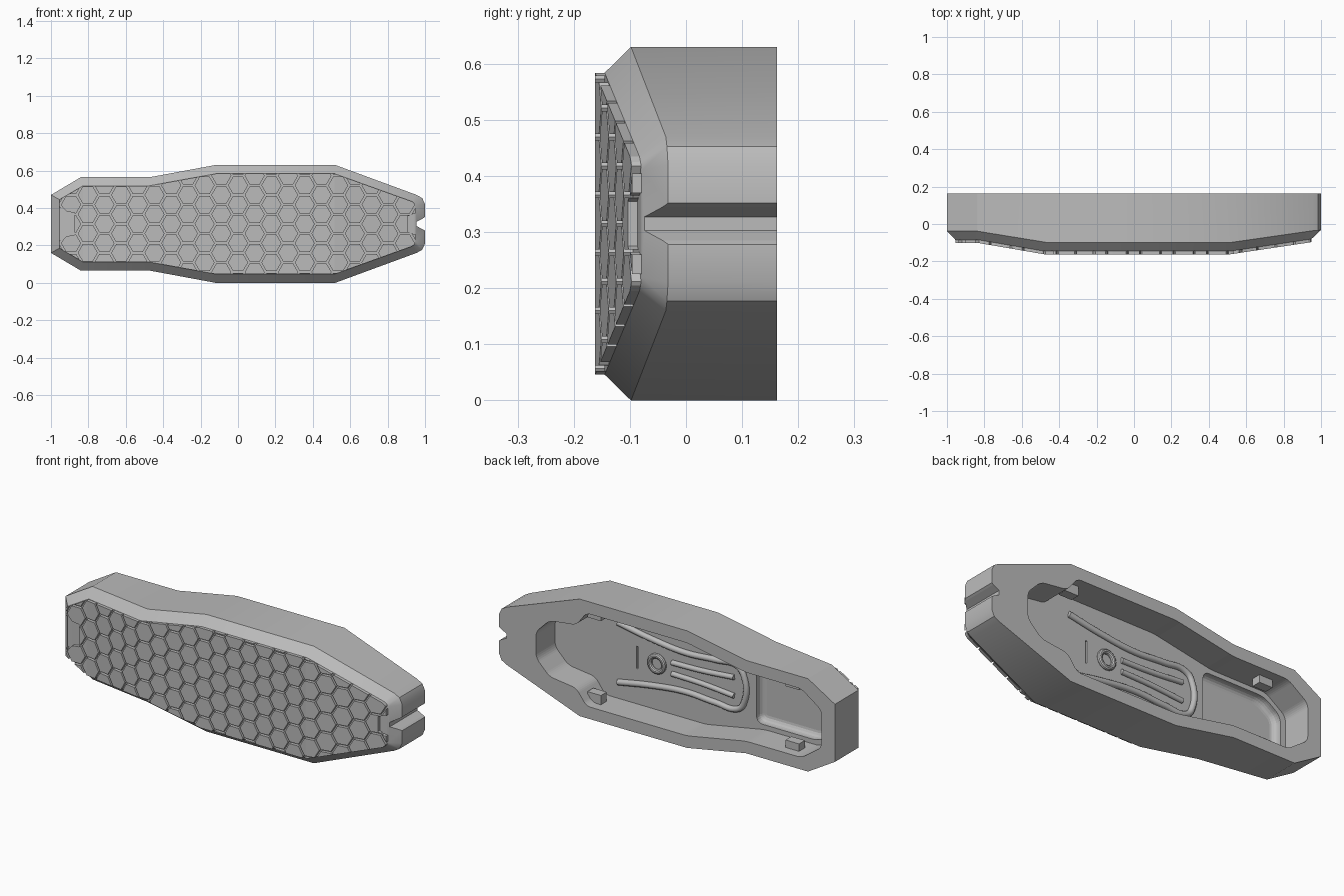
import bpy, bmesh, math

cube = bpy.data.objects.get("Cube")
if cube:
    bpy.data.objects.remove(cube, do_unlink=True)

MID = 0.315  # height of the mirror line

grey = bpy.data.materials.new("matte grey")
grey.use_nodes = True
grey.diffuse_color = (0.5, 0.5, 0.5, 1)
grey.node_tree.nodes["Principled BSDF"].inputs["Base Color"].default_value = (0.5, 0.5, 0.5, 1)


def finish(bm, name, cutter=False):
    bmesh.ops.recalc_face_normals(bm, faces=bm.faces)
    mesh = bpy.data.meshes.new(name)
    bm.to_mesh(mesh)
    bm.free()
    ob = bpy.data.objects.new(name, mesh)
    bpy.context.collection.objects.link(ob)
    mesh.materials.append(grey)
    if cutter:
        ob.hide_render = True
        ob.hide_viewport = True
        ob.display_type = 'WIRE'
    return ob


def loft(name, loops):
    """Each loop lists (x, half height, y); mirrored about MID, joined and capped."""
    bm = bmesh.new()
    rings = [[[bm.verts.new((x, y, MID + s * h)) for x, h, y in loop] for s in (1, -1)] for loop in loops]
    n = len(loops[0])
    for a, b in zip(rings, rings[1:]):
        for s in (0, 1):
            for i in range(n - 1):
                bm.faces.new((a[s][i], a[s][i + 1], b[s][i + 1], b[s][i]))
        for e in (0, n - 1):
            bm.faces.new((a[0][e], b[0][e], b[1][e], a[1][e]))
    for r in (rings[0], rings[-1]):
        for i in range(n - 1):
            bm.faces.new((r[0][i], r[0][i + 1], r[1][i + 1], r[1][i]))
    return finish(bm, name)


def prism(name, pts, y0, y1, corner=0, fillet=0, cutter=False, mirrored=False):
    """Extrude an (x, z offset) polygon from y0 to y1, rounding corners and the y0 rim."""
    if mirrored:
        pts = pts + [(x, -h) for x, h in reversed(pts)]
    bm = bmesh.new()
    face = bm.faces.new([bm.verts.new((x, y0, MID + h)) for x, h in pts])
    ext = bmesh.ops.extrude_face_region(bm, geom=[face])["geom"]
    bmesh.ops.translate(bm, verts=[v for v in ext if isinstance(v, bmesh.types.BMVert)], vec=(0, y1 - y0, 0))
    if corner:
        edges = [e for e in bm.edges if abs(e.verts[0].co.y - e.verts[1].co.y) > 1e-4]
        bmesh.ops.bevel(bm, geom=edges, offset=corner, segments=5, profile=0.5, affect='EDGES')
    if fillet:
        edges = [e for e in bm.edges if all(abs(v.co.y - y0) < 1e-5 for v in e.verts)]
        bmesh.ops.bevel(bm, geom=edges, offset=fillet, segments=4, profile=0.5, affect='EDGES')
    return finish(bm, name, cutter)


def combine(ob, tool, op='DIFFERENCE'):
    mod = ob.modifiers.new(tool.name, 'BOOLEAN')
    mod.object, mod.operation, mod.solver = tool, op, 'EXACT'


def smooth(ob, angle=30):
    bpy.ops.object.select_all(action='DESELECT')
    ob.select_set(True)
    bpy.context.view_layer.objects.active = ob
    bpy.ops.object.shade_smooth_by_angle(angle=math.radians(angle))


def rect(x0, x1, z0, z1):
    return [(x0, z0), (x1, z0), (x1, z1), (x0, z1)]


# Body: stations along the length, with the front face falling back at both ends
outer = [(-1, .155), (-.84, .25), (-.47, .25), (-.12, .315), (.52, .315), (.955, .155), (.985, .138), (1, .105)]
inner = [(-.955, .13), (-.83, .203), (-.48, .203), (-.115, .269), (.515, .269), (.93, .12), (.942, .11), (.95, .095)]
drop = [.06, .06, 0, 0, 0, .062, .064, .066]


def ring(stations, y, follow=True):
    return [(x, h, y + (d if follow else 0)) for (x, h), d in zip(stations, drop)]


body = loft("body", [ring(outer, .162, False), ring(outer, -.098), ring(inner, -.145)])

# V notch in the narrow end
notch = prism("end_notch_cutter", [(1.02, .05), (.99, .03), (.955, .012)], -.3, .3, cutter=True, mirrored=True)
combine(body, notch)

# Hollow back: main floor, then a deeper rounded pocket at the wide end
main = prism("main_cavity_cutter",
             [(.78, .07), (.7, .15), (.54, .17), (.48, .25), (-.12, .25), (-.47, .185), (-.8, .185), (-.92, .1)],
             0, .3, corner=.025, cutter=True, mirrored=True)
combine(body, main)
pocket = prism("pocket_cutter", [(-.42, .16), (-.79, .16), (-.89, .09)],
               -.045, .1, corner=.035, fillet=.03, cutter=True, mirrored=True)
combine(body, pocket)
slit = prism("slit_cutter", rect(.285, .295, -.06, .06), -.015, .1, cutter=True)
combine(body, slit)
smooth(body)

# Hexagon tiles clipped to the front panel
panel = loft("hexagon_tiles", [ring(inner, -.14), ring(inner, -.162)])
R = .0595
bm = bmesh.new()
for col in range(-11, 12):
    for row in range(-4, 5):
        cx = col * 1.5 * R
        cz = MID + (row + .5 * (col % 2)) * R * math.sqrt(3)
        f = bm.faces.new([bm.verts.new((cx + (R - .006) * math.cos(k * math.pi / 3), -.3,
                                        cz + (R - .006) * math.sin(k * math.pi / 3))) for k in range(6)])
        ext = bmesh.ops.extrude_face_region(bm, geom=[f])["geom"]
        bmesh.ops.translate(bm, verts=[v for v in ext if isinstance(v, bmesh.types.BMVert)], vec=(0, .3, 0))
combine(panel, finish(bm, "hexagon_cutter", True), 'INTERSECT')
for nm, pts in (("wide", [(-.99, .085), (-.935, .085), (-.915, .065), (-.875, .06)]),
                ("narrow", [(.99, .055), (.94, .055), (.905, .04)])):
    combine(panel, prism(nm + "_end_gap_cutter", pts, -.3, .1, cutter=True, mirrored=True))


# Raised ribs on the cavity floor
def rib(name, pts, radius, y=.004):
    cu = bpy.data.curves.new(name, 'CURVE')
    cu.dimensions = '3D'
    cu.bevel_depth, cu.bevel_resolution, cu.use_fill_caps = radius, 3, True
    sp = cu.splines.new('BEZIER')
    sp.bezier_points.add(len(pts) - 1)
    for p, (x, h) in zip(sp.bezier_points, pts):
        p.co = (x, y, MID + h)
        p.handle_left_type = p.handle_right_type = 'AUTO'
    sp.resolution_u = 8
    cu.materials.append(grey)
    ob = bpy.data.objects.new(name, cu)
    bpy.context.collection.objects.link(ob)


half = [(.4, .16), (.2, .125), (0, .105), (-.18, .115), (-.31, .115), (-.345, .08)]
rib("flared_rib", half + [(x, -h) for x, h in reversed(half)], .016)
for s, side in ((1, "upper"), (-1, "lower")):
    rib(side + "_straight_rib", [(.08, s * .03), (-.1, s * .035), (-.29, s * .05)], .014)

# Ring boss
bpy.ops.mesh.primitive_torus_add(location=(.17, .004, MID), rotation=(math.pi / 2, 0, 0), major_radius=.042,
                                 minor_radius=.013, major_segments=32, minor_segments=10)
boss = bpy.context.object
boss.name = "ring_boss"
boss.data.materials.append(grey)
smooth(boss)

# Clips along the cavity walls
for s, side in ((1, "upper"), (-1, "lower")):
    for x, h, end in ((.47, .225, "narrow"), (-.71, .17, "wide")):
        prism(f"{side}_{end}_clip", rect(x - .04, x + .04, s * h - .025, s * h + .025), .06, .11)
